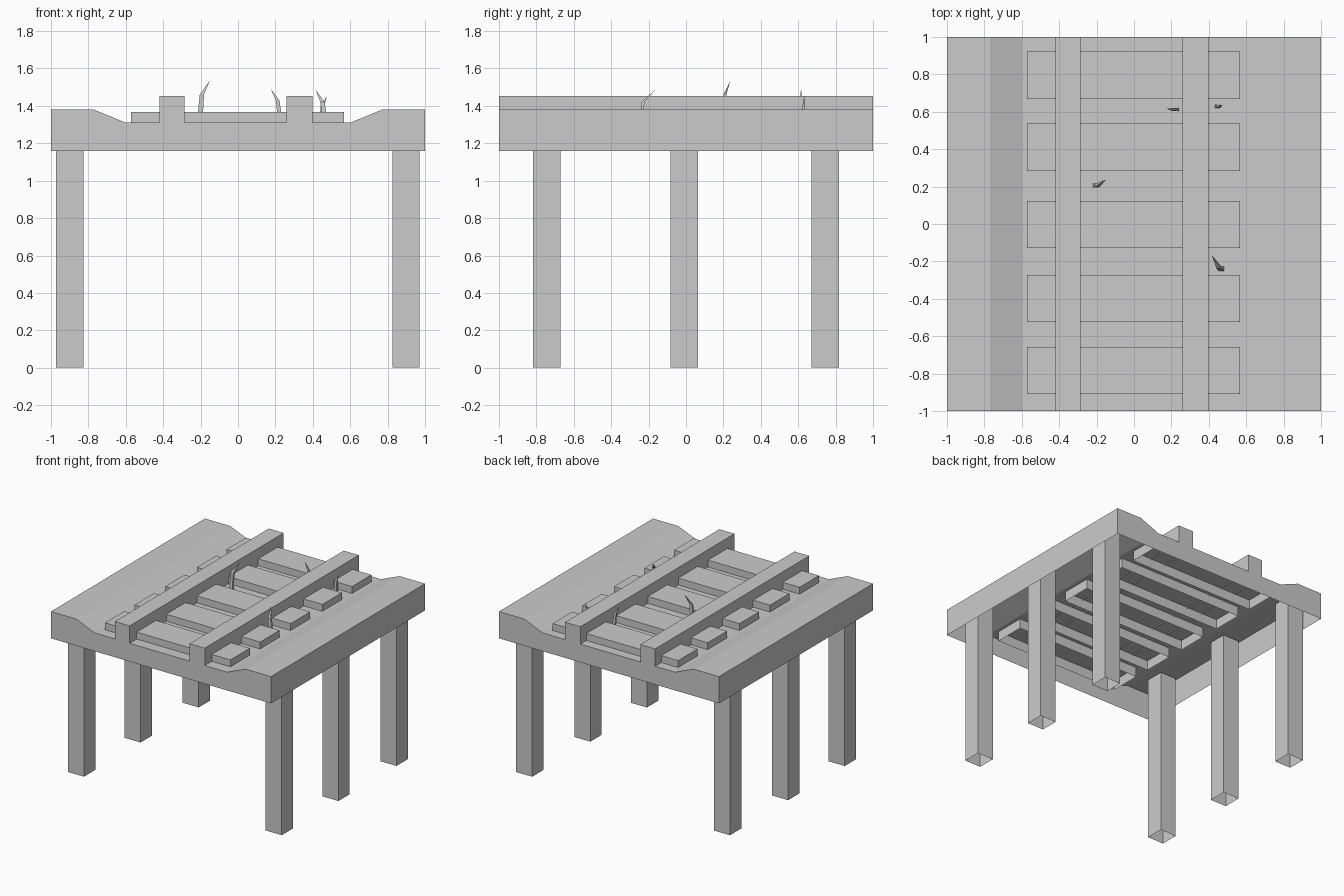
import bpy, bmesh
from mathutils import Vector

if "Cube" in bpy.data.objects:
    bpy.data.objects.remove(bpy.data.objects["Cube"])

grey = bpy.data.materials.new("concrete_grey")
grey.use_nodes = True
grey.diffuse_color = (0.6, 0.6, 0.6, 1)
grey.node_tree.nodes["Principled BSDF"].inputs["Base Color"].default_value = (0.6, 0.6, 0.6, 1)


def finish(name, bm):
    bmesh.ops.recalc_face_normals(bm, faces=bm.faces)
    mesh = bpy.data.meshes.new(name)
    bm.to_mesh(mesh)
    bm.free()
    mesh.materials.append(grey)
    obj = bpy.data.objects.new(name, mesh)
    bpy.context.collection.objects.link(obj)
    return obj


def open_box(name, low, high):
    """Thin-walled box without a bottom face."""
    low, high = Vector(low), Vector(high)
    bm = bmesh.new()
    bmesh.ops.create_cube(bm, size=1)
    for v in bm.verts:
        v.co = (low + high) / 2 + v.co * (high - low)
    bm.normal_update()
    bmesh.ops.delete(bm, geom=[f for f in bm.faces if f.normal.z < -0.5], context='FACES_ONLY')
    return finish(name, bm)


def blade(name, path, width):
    """Bent four-sided spike through base, bend and tip."""
    bm = bmesh.new()
    rings = []
    for point, size in zip(path[:-1], (width, width * 0.75)):
        rings.append([bm.verts.new(Vector(point) + Vector((dx, dy * 0.7, 0)) * size / 2)
                      for dx, dy in ((-1, -1), (1, -1), (1, 1), (-1, 1))])
    tip = bm.verts.new(path[-1])
    for i in range(4):
        j = (i + 1) % 4
        bm.faces.new((rings[0][i], rings[0][j], rings[1][j], rings[1][i]))
        bm.faces.new((rings[1][i], rings[1][j], tip))
    return finish(name, bm)


# Deck: hollow shell with raised shoulders, open underneath
half = [(1, 1.16), (1, 1.38), (0.77, 1.38), (0.6, 1.31)]
profile = half + [(-x, z) for x, z in reversed(half)]
bm = bmesh.new()
front = [bm.verts.new((x, -1, z)) for x, z in profile]
back = [bm.verts.new((x, 1, z)) for x, z in profile]
bm.faces.new(front)
bm.faces.new(back)
for i in range(len(profile) - 1):
    bm.faces.new((front[i], front[i + 1], back[i + 1], back[i]))
finish("deck", bm)

# Six hollow legs reaching the underside of the deck
for side, x in (("right", -0.9), ("left", 0.898)):
    for place, y in (("front", -0.745), ("middle", -0.01), ("back", 0.745)):
        open_box(f"{place}_{side}_leg", (x - 0.073, y - 0.074, 0), (x + 0.073, y + 0.074, 1.37))

# Cross ties sunk through the deck
for i, y in enumerate((-0.783, -0.398, -0.002, 0.41, 0.795)):
    open_box(f"cross_tie_{i + 1}", (-0.573, y - 0.126, 1.23), (0.568, y + 0.126, 1.367))

# Rails
open_box("right_rail", (-0.42, -1, 1.3), (-0.285, 1, 1.453))
open_box("left_rail", (0.26, -1, 1.3), (0.398, 1, 1.453))

# Grass blades growing between the ties
blade("tall_blade", [(-0.205, 0.205, 1.31), (-0.193, 0.208, 1.46), (-0.15, 0.238, 1.537)], 0.03)
blade("leaning_blade", [(0.227, 0.612, 1.31), (0.212, 0.612, 1.43), (0.175, 0.616, 1.49)], 0.025)
blade("bent_blade", [(0.466, -0.24, 1.31), (0.452, -0.23, 1.42), (0.415, -0.165, 1.486)], 0.03)
blade("short_blade", [(0.447, 0.63, 1.31), (0.452, 0.63, 1.4), (0.475, 0.632, 1.452)], 0.026)
